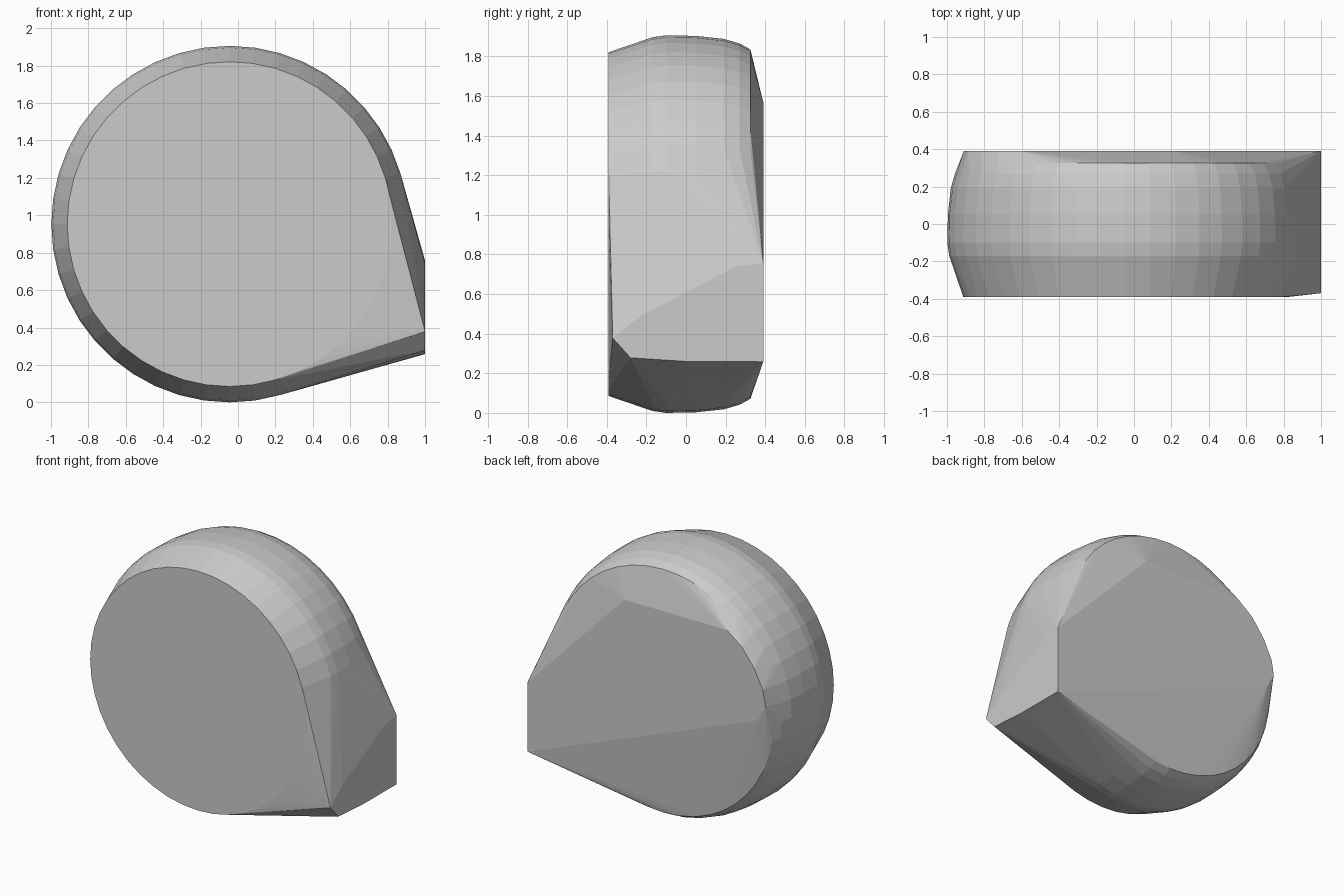
import bpy, bmesh, math

if "Cube" in bpy.data.objects:
    bpy.data.objects.remove(bpy.data.objects["Cube"])

# Rounded drum: (y, radius) profile swept round the y axis
CX, CZ, SEGMENTS = -0.045, 0.955, 44
profile = [(-0.39, 0.868), (-0.17, 0.943), (-0.1, 0.953), (0.05, 0.95),
           (0.19, 0.935), (0.27, 0.912), (0.325, 0.882)]
points = []
for y, r in profile:
    for i in range(SEGMENTS):
        a = 2 * math.pi * i / SEGMENTS
        points.append((CX + r * math.cos(a), y, CZ + r * math.sin(a)))

# Flat end of the tapering corner at x = 1, as (y, z)
points += [(1, y, z) for y, z in [
    (-0.37, 0.38), (-0.28, 0.28), (0.0, 0.262), (0.39, 0.26),
    (0.39, 0.76), (0.25, 0.74), (-0.23, 0.49)]]

# Irregular flat back panel at y = 0.39, as (x, z)
points += [(x, 0.39, z) for x, z in [
    (0.22, 1.57), (-0.6, 1.57), (-0.72, 1.48), (-0.82, 1.35),
    (-0.89, 1.21), (-0.91, 1.1), (-0.85, 0.98)]]

# Stretch one convex skin over everything
bm = bmesh.new()
for p in points:
    bm.verts.new(p)
hull = bmesh.ops.convex_hull(bm, input=bm.verts[:])
loose = {g for g in hull["geom_interior"] + hull["geom_unused"]
         if isinstance(g, bmesh.types.BMVert)}
bmesh.ops.delete(bm, geom=list(loose), context='VERTS')
bmesh.ops.dissolve_limit(bm, angle_limit=math.radians(0.5),
                         verts=bm.verts[:], edges=bm.edges[:])
bmesh.ops.recalc_face_normals(bm, faces=bm.faces[:])

# Rest the stone on the floor
low = min(v.co.z for v in bm.verts)
bmesh.ops.translate(bm, verts=bm.verts[:], vec=(0, 0, -low))

mesh = bpy.data.meshes.new("teardrop_block")
bm.to_mesh(mesh)
bm.free()
block = bpy.data.objects.new("teardrop_block", mesh)
bpy.context.collection.objects.link(block)
